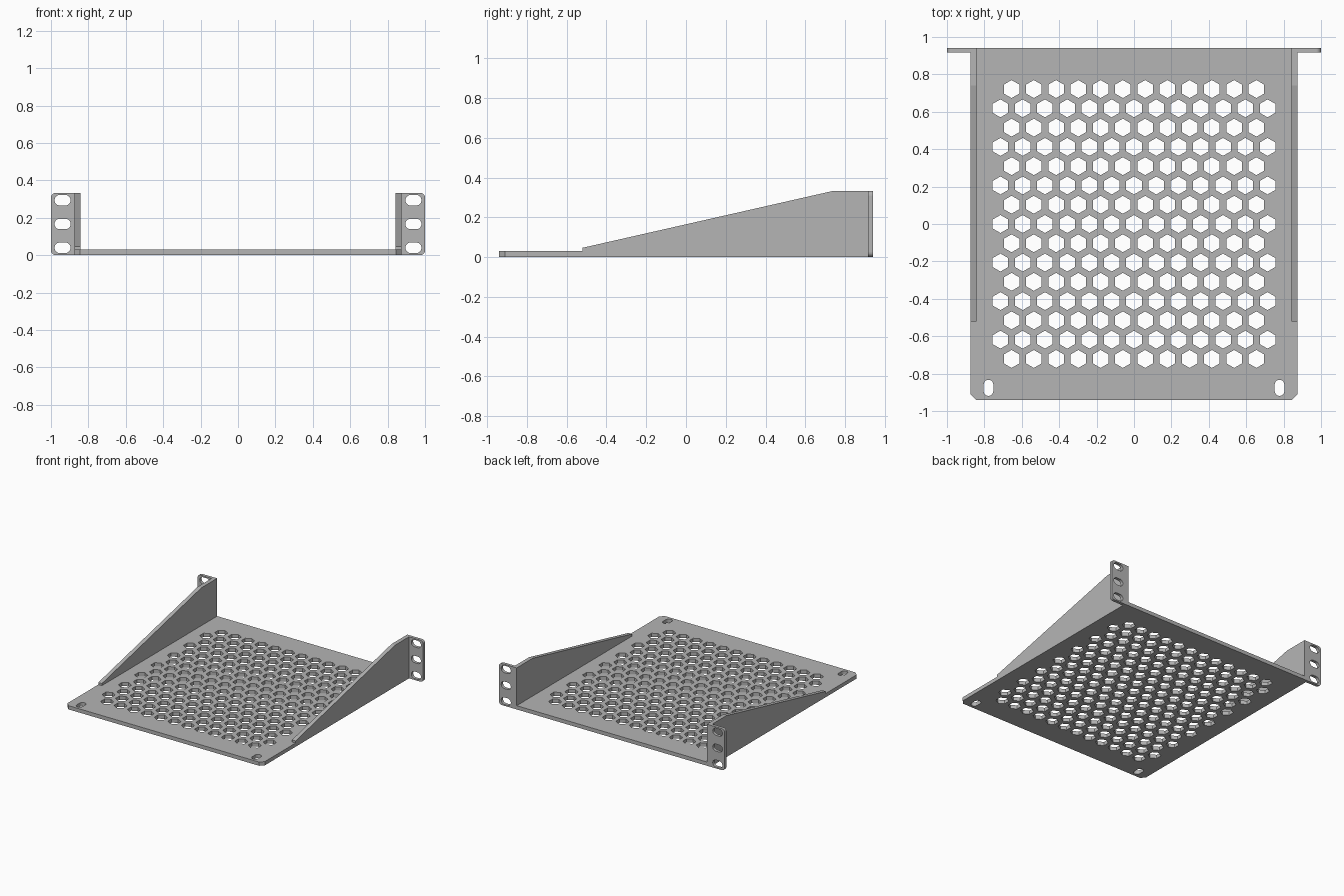
import bpy, bmesh, math
from mathutils import Matrix

if "Cube" in bpy.data.objects:
    bpy.data.objects.remove(bpy.data.objects["Cube"])

grey = bpy.data.materials.new("grey metal")
grey.diffuse_color = (0.46, 0.46, 0.46, 1)
grey.use_nodes = True
grey.node_tree.nodes["Principled BSDF"].inputs["Base Color"].default_value = grey.diffuse_color


def arc(cx, cy, r, a0, a1, n):
    angles = [math.radians(a0 + (a1 - a0) * i / n) for i in range(n + 1)]
    return [(cx + r * math.cos(a), cy + r * math.sin(a)) for a in angles]


def slot(cx, cy, half, r, upright=False):
    d = half - r
    if upright:
        return arc(cx, cy + d, r, 0, 180, 10) + arc(cx, cy - d, r, 180, 360, 10)
    return arc(cx + d, cy, r, -90, 90, 10) + arc(cx - d, cy, r, 90, 270, 10)


def sheet(name, loops, thickness, matrix):
    """Flat sheet from an outline plus hole loops, extruded about its mid plane."""
    cu = bpy.data.curves.new(name, 'CURVE')
    cu.dimensions = '2D'
    cu.fill_mode = 'BOTH'
    cu.extrude = thickness / 2
    for pts in loops:
        sp = cu.splines.new('POLY')
        sp.points.add(len(pts) - 1)
        for p, (x, y) in zip(sp.points, pts):
            p.co = (x, y, 0, 1)
        sp.use_cyclic_u = True
    tmp = bpy.data.objects.new(name + "_outline", cu)
    bpy.context.collection.objects.link(tmp)
    bpy.context.view_layer.update()
    me = bpy.data.meshes.new_from_object(
        tmp.evaluated_get(bpy.context.evaluated_depsgraph_get()))
    bpy.data.objects.remove(tmp)
    bm = bmesh.new()
    bm.from_mesh(me)
    bmesh.ops.remove_doubles(bm, verts=bm.verts, dist=1e-5)
    bmesh.ops.recalc_face_normals(bm, faces=bm.faces)
    bm.transform(matrix)
    for f in bm.faces:
        f.smooth = False
        f.material_index = 0
    bm.to_mesh(me)
    bm.free()
    me.materials.clear()
    me.materials.append(grey)
    ob = bpy.data.objects.new(name, me)
    bpy.context.collection.objects.link(ob)


W, D, H, T = 0.875, 0.94, 0.333, 0.03

# Shelf plate with clipped front corners, hexagon vents and two tie slots
c = 0.03
loops = [[(-W, D), (-W, -D + c), (-W + c, -D), (W - c, -D), (W, -D + c), (W, D)]]
pitch = 0.119
for k in range(-7, 8):
    n = 12 if k % 2 else 13
    for i in range(n):
        loops.append(arc((i - (n - 1) / 2) * pitch, k * pitch * math.sqrt(3) / 2,
                         0.048, 30, 330, 5))
for s in (-1, 1):
    loops.append(slot(s * 0.778, -0.876, 0.043, 0.026, True))
sheet("shelf_plate", loops, T, Matrix.Translation((0, 0, T / 2)))

# Side walls (profile in y, z) and slotted mounting ears (profile in x, z)
to_yz = Matrix(((0, 0, 1, 0), (1, 0, 0, 0), (0, 1, 0, 0), (0, 0, 0, 1)))
to_xz = Matrix.Rotation(math.radians(90), 4, 'X')
wall = [(-0.52, T), (D, T), (D, H), (0.74, H), (-0.52, 0.047)]
wt, et, r = 0.032, 0.024, 0.025
for s, side in ((-1, "left"), (1, "right")):
    sheet(side + "_wall", [wall], wt,
          Matrix.Translation((s * (W - wt / 2), 0, 0)) @ to_yz)
    ear = [(W, 0)] + arc(1 - r, r, r, -90, 0, 6) + arc(1 - r, H - r, r, 0, 90, 6) + [(W, H)]
    holes = [slot(0.938, H / 2 + j * 0.127, 0.043, 0.028) for j in (-1, 0, 1)]
    sheet(side + "_ear", [[(s * x, z) for x, z in lp] for lp in [ear] + holes], et,
          Matrix.Translation((0, D - et / 2, 0)) @ to_xz)
